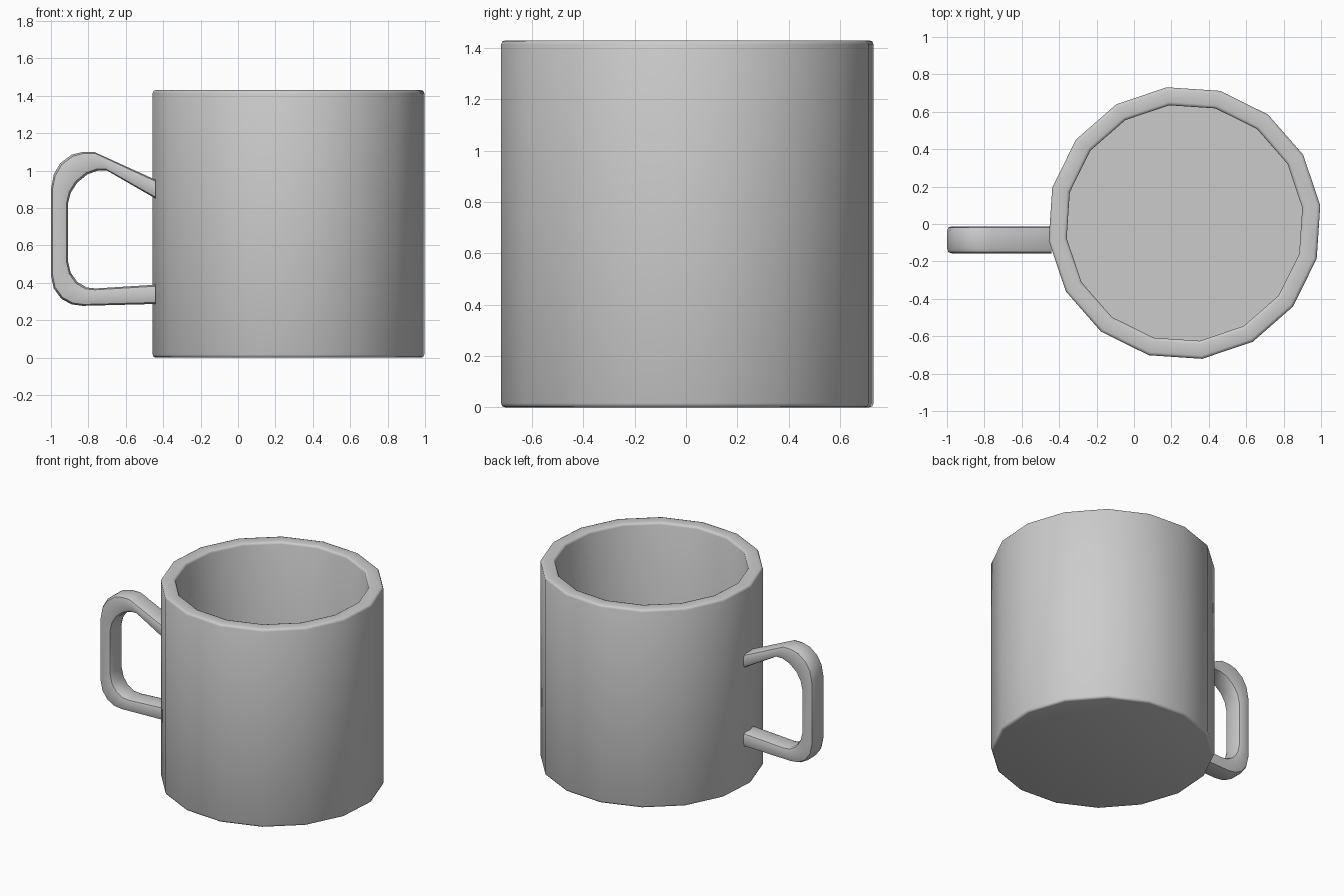
import bpy, bmesh, math
from mathutils import Vector

if "Cube" in bpy.data.objects:
    bpy.data.objects.remove(bpy.data.objects["Cube"])

CX, CY, SIDES = 0.27, 0.005, 16
START = math.radians(7.4)


def make_object(name, bm, angle):
    bmesh.ops.recalc_face_normals(bm, faces=bm.faces[:])
    mesh = bpy.data.meshes.new(name)
    bm.to_mesh(mesh)
    bm.free()
    ob = bpy.data.objects.new(name, mesh)
    bpy.context.collection.objects.link(ob)
    bpy.ops.object.select_all(action='DESELECT')
    ob.select_set(True)
    bpy.context.view_layer.objects.active = ob
    bpy.ops.object.shade_smooth_by_angle(angle=math.radians(angle))
    return ob


def skin(bm, rings):
    """Join successive closed rings with quads and cap both ends."""
    loops = [[bm.verts.new(p) for p in ring] for ring in rings]
    for a, b in zip(loops, loops[1:]):
        n = len(a)
        for i in range(n):
            j = (i + 1) % n
            bm.faces.new((a[i], a[j], b[j], b[i]))
    bm.faces.new(loops[0])
    bm.faces.new(loops[-1])


# Cup: outer wall, rounded rim, inner wall and floor from (radius, height)
profile = [(0.715, 0.0), (0.727, 0.004), (0.732, 0.016),
           (0.732, 1.414), (0.727, 1.426), (0.715, 1.43),
           (0.652, 1.43), (0.640, 1.426), (0.635, 1.414), (0.635, 0.10)]
bm = bmesh.new()
skin(bm, [[Vector((CX + r * math.cos(START + i * math.tau / SIDES),
                   CY + r * math.sin(START + i * math.tau / SIDES), z))
           for i in range(SIDES)] for r, z in profile])
make_object("cup", bm, 50)

# Handle: paired outer and inner outline points in x, z
outer = [(-0.44, 0.95), (-0.77, 1.10), (-0.83, 1.10), (-0.89, 1.085), (-0.95, 1.04),
         (-0.985, 0.98), (-1.0, 0.90), (-1.0, 0.44), (-0.985, 0.37), (-0.945, 0.315),
         (-0.89, 0.285), (-0.83, 0.277), (-0.44, 0.287)]
inner = [(-0.44, 0.85), (-0.70, 1.00), (-0.75, 1.00), (-0.805, 0.98), (-0.86, 0.935),
         (-0.895, 0.88), (-0.91, 0.82), (-0.91, 0.52), (-0.895, 0.455), (-0.86, 0.405),
         (-0.81, 0.375), (-0.76, 0.37), (-0.44, 0.39)]
# Rounded rectangular section: (position outer to inner, sideways offset)
quarter = [(0.0, 0.045), (0.08, 0.066), (0.28, 0.072)]
half = quarter + [(1 - t, y) for t, y in reversed(quarter)]
section = half + [(t, -y) for t, y in reversed(half)]
bm = bmesh.new()
rings = []
for o, n in zip(outer, inner):
    o, n = Vector((o[0], 0, o[1])), Vector((n[0], 0, n[1]))
    rings.append([o.lerp(n, t) + Vector((0, -0.085 + y, 0)) for t, y in section])
skin(bm, rings)
make_object("handle", bm, 50)
